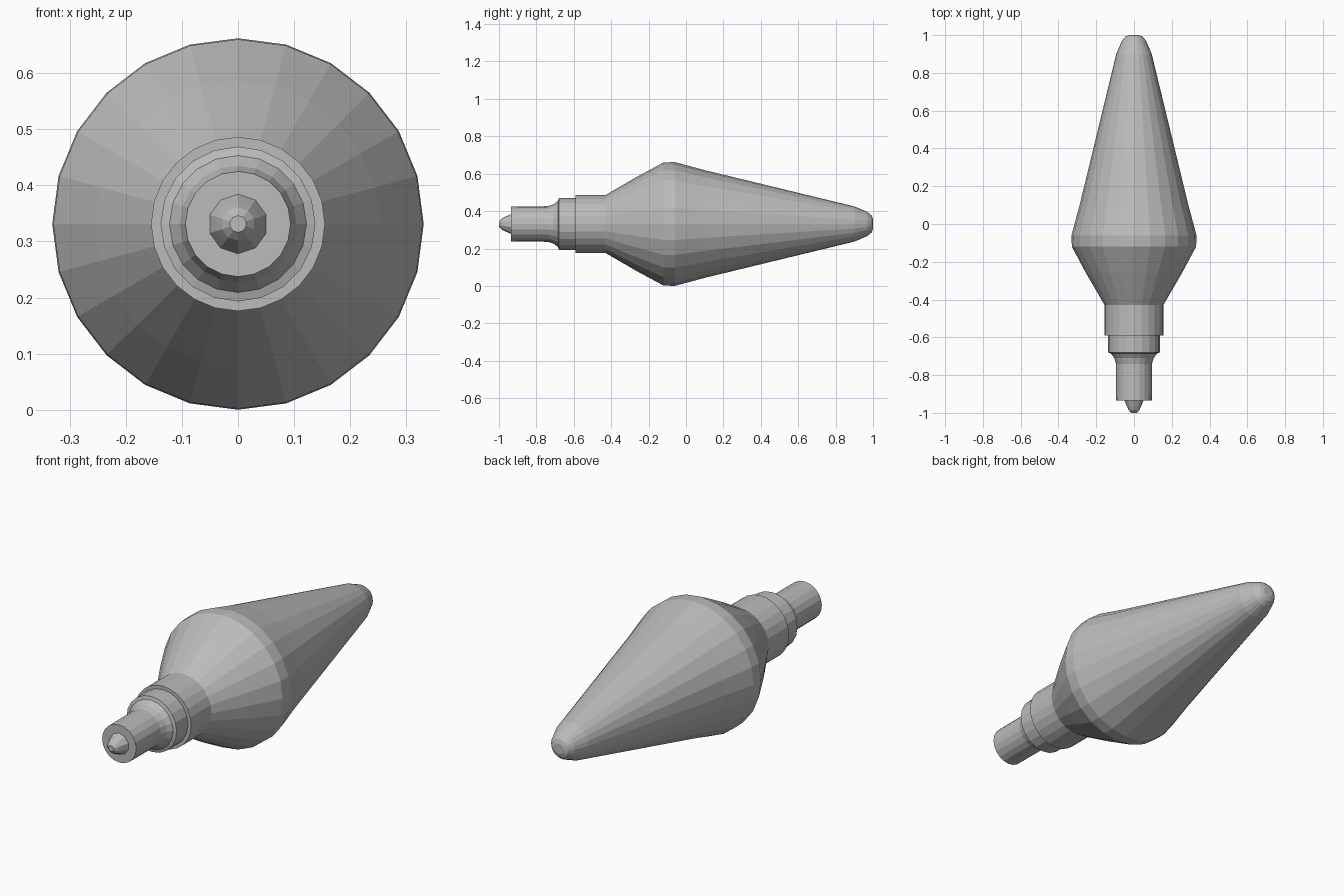
import bpy, bmesh
from math import sin, cos, tau

cube = bpy.data.objects.get("Cube")
if cube:
    bpy.data.objects.remove(cube, do_unlink=True)

AXIS_Z = 0.331

grey = bpy.data.materials.new("plain_grey")
grey.use_nodes = True
grey.diffuse_color = (0.5, 0.5, 0.5, 1)
grey.node_tree.nodes["Principled BSDF"].inputs["Base Color"].default_value = (0.5, 0.5, 0.5, 1)


def lathe(name, profile, sides):
    """Spin (y, radius) points around the lying axis, with capped ends."""
    bm = bmesh.new()
    rings = []
    for y, r in profile:
        rings.append([bm.verts.new((r * sin(tau * i / sides), y, AXIS_Z + r * cos(tau * i / sides)))
                      for i in range(sides)])
    for a, b in zip(rings, rings[1:]):
        for i in range(sides):
            j = (i + 1) % sides
            bm.faces.new((a[i], a[j], b[j], b[i]))
    bm.faces.new(rings[0])
    bm.faces.new(rings[-1])
    bmesh.ops.recalc_face_normals(bm, faces=bm.faces)
    mesh = bpy.data.meshes.new(name)
    bm.to_mesh(mesh)
    bm.free()
    mesh.materials.append(grey)
    obj = bpy.data.objects.new(name, mesh)
    bpy.context.collection.objects.link(obj)
    return obj


# Tapered glass bulb with its cylindrical collar
lathe("bulb", [(-0.59, 0.155), (-0.43, 0.155), (-0.26, 0.254), (-0.12, 0.329), (-0.06, 0.331),
               (0.1, 0.288), (0.9, 0.094), (0.97, 0.064), (0.993, 0.045), (1.0, 0.025)], 24)

# Stepped metal base that narrows into the sleeve
lathe("base_sleeve", [(-0.935, 0.094), (-0.74, 0.095), (-0.71, 0.104), (-0.685, 0.122),
                      (-0.68, 0.138), (-0.58, 0.138)], 20)

# Small contact at the end of the base
lathe("contact_tip", [(-1.0, 0.015), (-0.985, 0.03), (-0.965, 0.04), (-0.93, 0.055)], 10)
